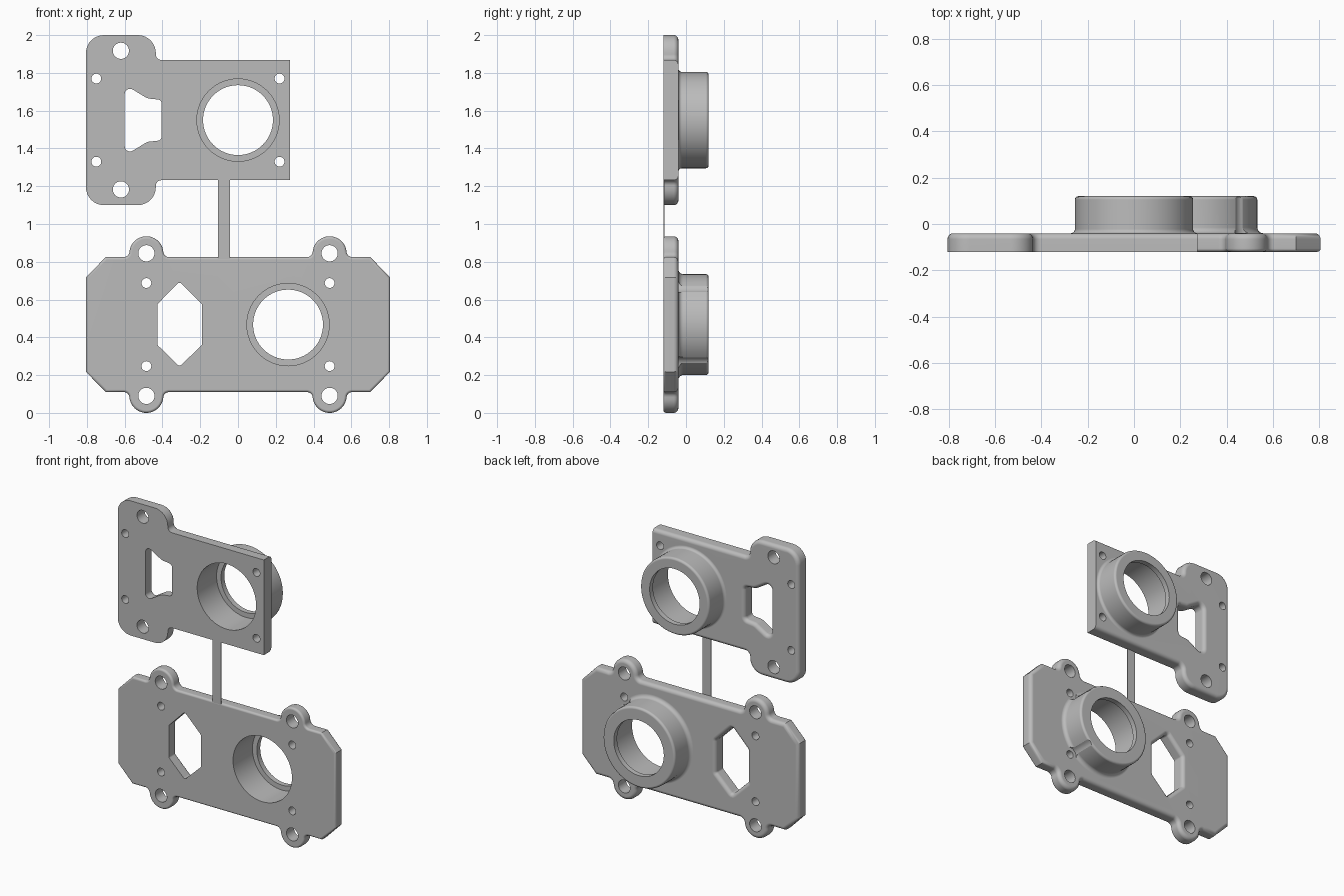
import bpy, bmesh, math
from mathutils import Vector

if "Cube" in bpy.data.objects:
    bpy.data.objects.remove(bpy.data.objects["Cube"], do_unlink=True)

FRONT, BACK, TOP = -0.12, -0.04, 0.12   # plate front, plate back, collar end

grey = bpy.data.materials.new("plain grey")
grey.use_nodes = True
grey.diffuse_color = (0.5, 0.5, 0.5, 1)
grey.node_tree.nodes["Principled BSDF"].inputs["Base Color"].default_value = (0.5, 0.5, 0.5, 1)


def arc(cx, cz, r, a0, a1, n):
    """Points on an arc, angles in degrees."""
    angles = [math.radians(a0 + (a1 - a0) * i / n) for i in range(n + 1)]
    return [Vector((cx + r * math.cos(a), cz + r * math.sin(a))) for a in angles]


def circle(c, r, n=32):
    return arc(c[0], c[1], r, 0, 360, n)[:-1]


def rounded(corners, n=6):
    """Polygon from (x, z, radius) corners with filleted corners."""
    out = []
    for i, (x, z, r) in enumerate(corners):
        p = Vector((x, z))
        if r == 0:
            out.append(p)
            continue
        a = (Vector(corners[i - 1][:2]) - p).normalized()
        b = (Vector(corners[(i + 1) % len(corners)][:2]) - p).normalized()
        half = a.angle(b) / 2
        c = p + (a + b).normalized() * r / math.sin(half)
        start = p + a * r / math.tan(half) - c
        end = p + b * r / math.tan(half) - c
        a0 = math.atan2(start.y, start.x)
        sweep = math.atan2(start.x * end.y - start.y * end.x, start.dot(end))
        out += arc(c.x, c.y, r, math.degrees(a0), math.degrees(a0 + sweep), n)
    return out


def inset(pts, d, keep_x=None):
    """Mitred inset of a counter-clockwise outline; points past keep_x hold their x."""
    out = []
    for i, p in enumerate(pts):
        e1 = (p - pts[i - 1]).normalized()
        e2 = (pts[(i + 1) % len(pts)] - p).normalized()
        n1, n2 = Vector((-e1.y, e1.x)), Vector((-e2.y, e2.x))
        q = p + (n1 + n2) * d / (1 + n1.dot(n2))
        if keep_x is not None and p.x > keep_x:
            q.x = p.x
        out.append(q)
    return out


def loft(name, rings):
    """Closed solid through (outline, y) rings."""
    bm = bmesh.new()
    loops = [[bm.verts.new((p.x, y, p.y)) for p in pts] for pts, y in rings]
    for lo, hi in zip(loops, loops[1:]):
        for i in range(len(lo)):
            bm.faces.new((lo[i - 1], lo[i], hi[i], hi[i - 1]))
    bm.faces.new(loops[0])
    bm.faces.new(loops[-1])
    bmesh.ops.recalc_face_normals(bm, faces=bm.faces[:])
    me = bpy.data.meshes.new(name)
    bm.to_mesh(me)
    bm.free()
    me.materials.append(grey)
    ob = bpy.data.objects.new(name, me)
    bpy.context.collection.objects.link(ob)
    return ob


def combine(ob, other, operation):
    """Apply a boolean and remove the helper."""
    bpy.ops.object.select_all(action='DESELECT')
    bpy.context.view_layer.objects.active = ob
    ob.select_set(True)
    mod = ob.modifiers.new("cut", 'BOOLEAN')
    mod.operation, mod.object, mod.solver = operation, other, 'EXACT'
    bpy.ops.object.modifier_apply(modifier=mod.name)
    bpy.data.objects.remove(other, do_unlink=True)


def quarter(r, n=4):
    """(inset, depth) steps of a quarter-round edge, from side wall to face."""
    steps = [math.pi / 2 * i / n for i in range(n + 1)]
    return [(r * (1 - math.cos(a)), r * math.sin(a)) for a in steps]


def plate(name, outline, front_r, back_r, keep_x=None):
    rings = []
    if front_r:
        for d, h in reversed(quarter(front_r)):
            rings.append((inset(outline, d, keep_x), FRONT + front_r - h))
    else:
        rings.append((outline, FRONT))
    for d, h in quarter(back_r):
        rings.append((inset(outline, d, keep_x), BACK - back_r + h))
    return loft(name, rings)


def add_collar(ob, c, r, fillet):
    """Tube on the back with a filleted foot, a rounded lip and a stepped bore."""
    rings = [(circle(c, r + fillet, 64), BACK - 0.03)]
    rings += [(circle(c, r + fillet - h, 64), BACK + d) for d, h in quarter(fillet)]
    rings += [(circle(c, r - d, 64), TOP - 0.015 + h) for d, h in quarter(0.015)]
    combine(ob, loft("collar", rings), 'UNION')
    bore = [(0.218, FRONT - 0.1), (0.218, 0.085), (0.185, 0.085), (0.185, TOP + 0.1)]
    combine(ob, loft("bore", [(circle(c, q, 64), y) for q, y in bore]), 'DIFFERENCE')


def drill(ob, c, r, start=FRONT - 0.1, end=TOP + 0.1):
    combine(ob, loft("drill", [(circle(c, r), start), (circle(c, r), end)]), 'DIFFERENCE')


def cut_window(ob, outline, r=0.025):
    """Opening whose back rim is rounded outward."""
    rings = [(outline, FRONT - 0.1)]
    rings += [(inset(outline, -d), BACK - r + h) for d, h in quarter(r)]
    rings.append((inset(outline, -r), TOP))
    combine(ob, loft("window", rings), 'DIFFERENCE')


def finish(ob):
    bpy.ops.object.select_all(action='DESELECT')
    bpy.context.view_layer.objects.active = ob
    ob.select_set(True)
    bpy.ops.object.shade_smooth_by_angle(angle=math.radians(30))
    mod = ob.modifiers.new("normals", 'WEIGHTED_NORMAL')
    mod.keep_sharp = True


# Lower plate: clipped corners and four round ears
MID, EDGE, EAR_X, EAR_Z, EAR_R, F = 0.4675, 0.3575, 0.485, 0.3775, 0.09, 0.03
dz = EDGE + F - EAR_Z
dx = math.sqrt((EAR_R + F) ** 2 - dz ** 2)
tilt = math.degrees(math.atan2(dz, dx))
top_right = [Vector((0.805, 0.25)), Vector((0.7, EDGE))]
top_right += arc(EAR_X + dx, EDGE + F, F, 270, 180 + tilt, 6)
top_right += arc(EAR_X, EAR_Z, EAR_R, tilt, 180 - tilt, 24)[1:-1]
top_right += arc(EAR_X - dx, EDGE + F, F, -tilt, -90, 6)
top = top_right + [Vector((-p.x, p.y)) for p in reversed(top_right)]
outline = top + [Vector((p.x, -p.y)) for p in reversed(top)]
outline = [p + Vector((0, MID)) for p in outline]

lower = plate("lower_plate", outline, 0.014, 0.025)
add_collar(lower, (0.265, MID), 0.267, 0.025)
hexagon = [(-0.19, 0.36), (-0.19, 0.575), (-0.31, 0.695),
           (-0.427, 0.575), (-0.427, 0.36), (-0.31, 0.245)]
cut_window(lower, rounded([(x, z, 0.015) for x, z in hexagon], 3))
for sz in (-1, 1):
    # Screw-head clearance in the collar
    drill(lower, (EAR_X, MID + sz * 0.22), 0.05, start=BACK + 0.001)
    for sx in (-1, 1):
        drill(lower, (sx * EAR_X, MID + sz * EAR_Z), 0.043)
        drill(lower, (sx * EAR_X, MID + sz * 0.22), 0.026)
finish(lower)

# Upper plate: rectangle with a taller rounded end
MID2 = 1.55
half = [(0.275, 0.318, 0), (-0.435, 0.318, 0.03), (-0.435, 0.45, 0.095), (-0.805, 0.45, 0.095)]
corners = half + [(x, -z, r) for x, z, r in reversed(half)]
upper = plate("upper_plate", rounded([(x, z + MID2, r) for x, z, r in corners], 8), 0, 0.025, 0.27)
add_collar(upper, (0, MID2), 0.255, 0.018)
half = [(-0.405, 0.107, 0.02), (-0.48, 0.115, 0.06), (-0.6, 0.188, 0.028)]
corners = half + [(x, -z, r) for x, z, r in reversed(half)]
cut_window(upper, rounded([(x, z + MID2, r) for x, z, r in corners]))
for sz in (-1, 1):
    drill(upper, (-0.62, MID2 + sz * 0.367), 0.043)
    for x in (-0.75, 0.22):
        drill(upper, (x, MID2 + sz * 0.22), 0.026)
finish(upper)

# Thin strip joining the plates
strip = [Vector(p) for p in ((-0.105, 0.815), (-0.042, 0.815), (-0.042, 1.24), (-0.105, 1.24))]
loft("joining_strip", [(strip, FRONT + 0.0005), (strip, FRONT + 0.006)])
